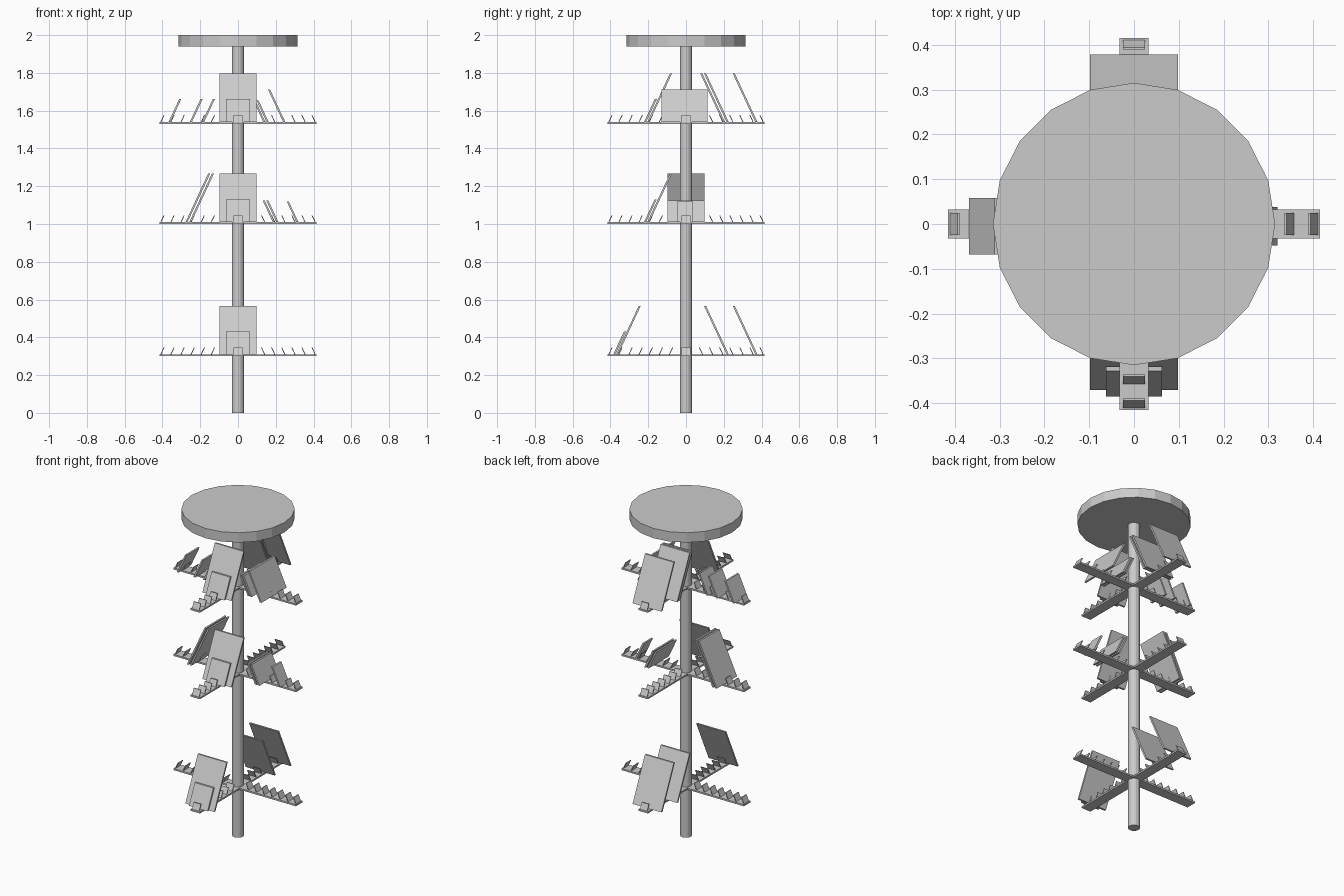
import bpy
from math import radians, tan
from mathutils import Matrix

if "Cube" in bpy.data.objects:
    bpy.data.objects.remove(bpy.data.objects["Cube"])

TILT = tan(radians(25))
FRONT, RIGHT, BACK, LEFT = -90, 0, 90, 180


def mesh_object(name, verts, faces, angle):
    me = bpy.data.meshes.new(name)
    me.from_pydata(verts, [], faces)
    me.transform(Matrix.Rotation(radians(angle), 4, 'Z'))
    ob = bpy.data.objects.new(name, me)
    bpy.context.collection.objects.link(ob)
    return ob


def slab_data(r, z, h, w, t, off=0, slope=TILT):
    """Leaning slab: outer bottom edge at radius r, top leaning to the pole."""
    prof = [(r - t, z), (r, z), (r - h * slope, z + h), (r - t - h * slope, z + h)]
    verts = [(x, off + s * w / 2, zz) for s in (-1, 1) for x, zz in prof]
    faces = [(0, 1, 2, 3), (7, 6, 5, 4)] + [
        (i, i + 4, (i + 1) % 4 + 4, (i + 1) % 4) for i in range(4)]
    return verts, faces


def cylinder(name, r, z0, z1, sides):
    bpy.ops.mesh.primitive_cylinder_add(vertices=sides, radius=r, depth=z1 - z0,
                                        location=(0, 0, (z0 + z1) / 2))
    bpy.context.object.name = name
    return bpy.context.object


# Pole and round top
cylinder("pole", 0.033, 0, 1.95, 20)
cylinder("top_disc", 0.315, 1.94, 2.0, 20)

# Three tiers of four arms, each with a row of retaining teeth
LEVELS = (0.30, 1.00, 1.53)
for lv in LEVELS:
    for ang in (FRONT, RIGHT, BACK, LEFT):
        verts, faces = slab_data(0.415, lv, 0.01, 0.064, 0.405, slope=0)
        for i in range(7):
            v, f = slab_data(0.412 - i * 0.0535, lv + 0.008, 0.038, 0.048, 0.005)
            faces += [tuple(k + len(verts) for k in q) for q in f]
            verts += v
        mesh_object("display_arm", verts, faces, ang)

# Leaning panels: level, arm, outer bottom radius, height, width, side offset
BIG, SMALL = (0.257, 0.196), (0.121, 0.126)
LOW_WIDE = (0.115, 0.196)
panels = [
    # bottom tier
    (0, FRONT, 0.37, *BIG, 0), (0, FRONT, 0.385, *SMALL, 0),
    (0, BACK, 0.226, *BIG, 0), (0, BACK, 0.378, *BIG, 0),
    # middle tier
    (1, FRONT, 0.205, *BIG, 0), (1, FRONT, 0.222, *SMALL, 0),
    (1, LEFT, 0.258, *BIG, 0), (1, LEFT, 0.278, *BIG, 0),
    (1, RIGHT, 0.195, *LOW_WIDE, 0), (1, RIGHT, 0.214, *LOW_WIDE, 0),
    (1, RIGHT, 0.32, 0.11, 0.085, -0.005),
    # top tier
    (2, FRONT, 0.205, *BIG, 0), (2, FRONT, 0.222, *SMALL, 0),
    (2, BACK, 0.206, *BIG, 0), (2, BACK, 0.226, *BIG, 0), (2, BACK, 0.378, *BIG, 0),
    (2, RIGHT, 0.145, *LOW_WIDE, 0), (2, RIGHT, 0.162, *LOW_WIDE, 0),
    (2, RIGHT, 0.25, 0.172, 0.245, -0.008),
    (2, LEFT, 0.19, *SMALL, 0.005), (2, LEFT, 0.255, *SMALL, 0.005),
    (2, LEFT, 0.368, *SMALL, 0.005),
]
for lv, ang, r, h, w, off in panels:
    t = 0.011
    mesh_object("leaning_panel", *slab_data(r, LEVELS[lv] + 0.01, h, w, t, off), ang)
